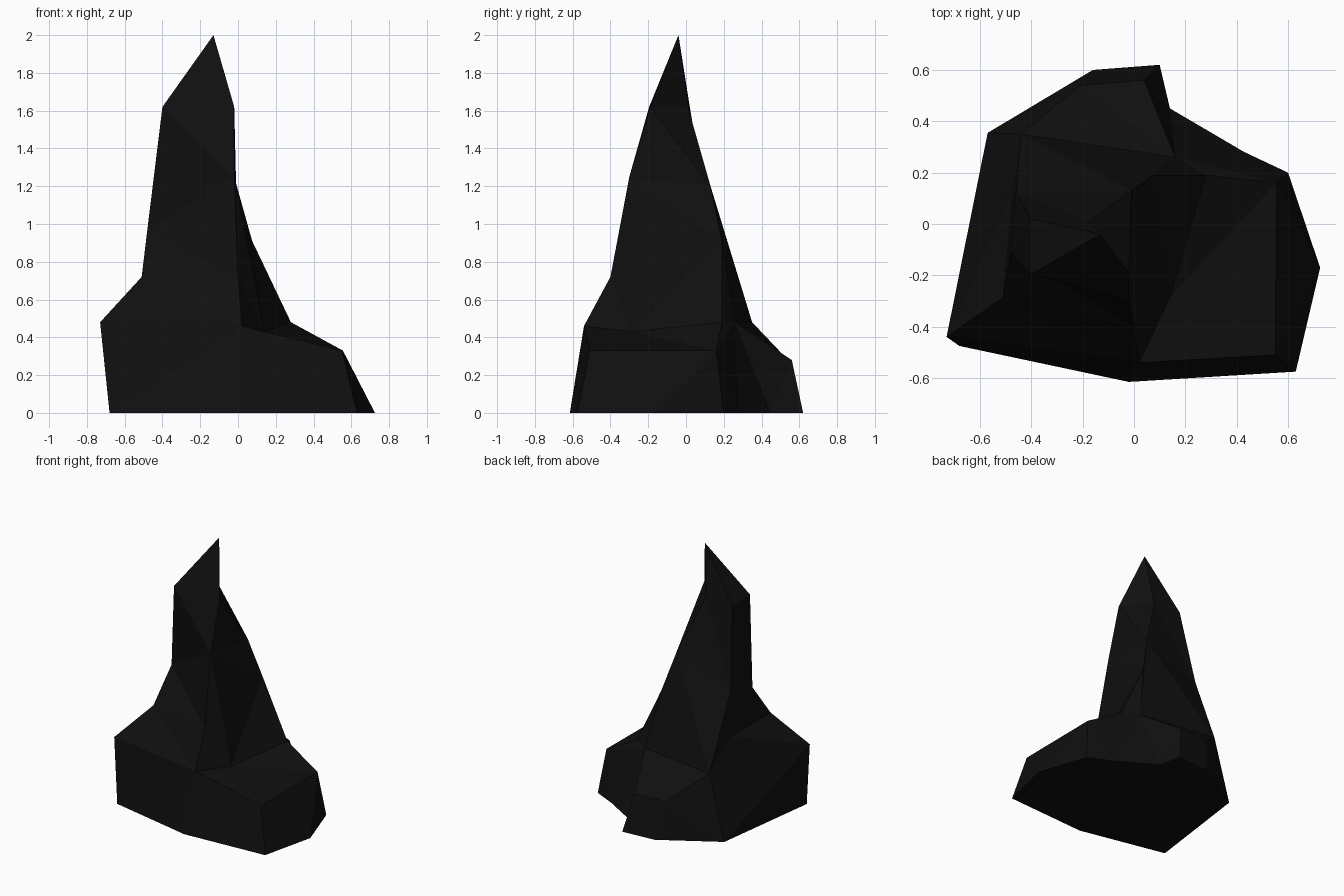
import bpy
import bmesh

cube = bpy.data.objects.get("Cube")
if cube:
    bpy.data.objects.remove(cube, do_unlink=True)

# Colour
stone = bpy.data.materials.new("black_stone")
stone.use_nodes = True
black = (0.005, 0.005, 0.005, 1.0)
stone.diffuse_color = black
stone.node_tree.nodes["Principled BSDF"].inputs["Base Color"].default_value = black

# Corners shared by neighbouring rings
back_notch = (0.16, 0.26, 0.48)
back_corner = (-0.44, 0.35, 0.48)
back_ridge = (-0.01, 0.13, 1.2)

# Cross-sections, each running counter-clockwise from the front left corner
base = [(-0.68, -0.475, 0), (-0.02, -0.615, 0), (0.63, -0.575, 0),
        (0.725, -0.17, 0), (0.6, 0.2, 0), (0.43, 0.28, 0), (0.14, 0.45, 0),
        (0.1, 0.62, 0), (-0.16, 0.6, 0), (-0.57, 0.355, 0)]
ledge = [(-0.73, -0.44, 0.48), (0.02, -0.54, 0.46), (0.55, -0.51, 0.33),
         (0.555, 0.16, 0.33), back_notch, (0.04, 0.56, 0.28),
         (-0.21, 0.54, 0.28), back_corner]
foot = [(-0.51, -0.285, 0.72), (0, -0.4, 0.72), (0.14, -0.285, 0.43),
        (0.28, 0.19, 0.48), back_notch, back_corner, (-0.47, 0.14, 0.69)]
waist = [(-0.48, -0.11, 0.97), (-0.02, -0.3, 1.25), (0.075, 0.19, 0.91),
         back_ridge, (-0.46, 0.12, 1.03)]
shoulder = [(-0.4, -0.195, 1.62), (-0.02, -0.19, 1.62),
            (-0.175, 0.01, 1.62), (-0.4, 0.02, 1.62)]
collar = shoulder[:2] + [back_ridge] + shoulder[2:]
tip = [(-0.13, -0.04, 2)]

bm = bmesh.new()
corners = {}


def corner(point):
    """Reuse one vertex for every mention of the same point."""
    if point not in corners:
        corners[point] = bm.verts.new(point)
    return corners[point]


def bridge(lower, upper, steps):
    """Join two rings with triangles; each step advances the l(ower) or u(pper) ring."""
    i = j = 0
    for step in steps:
        low, high = lower[i % len(lower)], upper[j % len(upper)]
        if step == "l":
            i += 1
            new = lower[i % len(lower)]
        else:
            j += 1
            new = upper[j % len(upper)]
        if len({low, new, high}) == 3:
            bm.faces.new([corner(p) for p in (low, new, high)])


# Plinth, ledge, spire and peak
bridge(base, ledge, "ulullullululluluul")
bridge(ledge, foot, "luullulullluulu")
bridge(foot, waist, "lulullululul")
bridge(waist, collar, "luullululu")
bridge(collar, shoulder, "lulullulu")
bridge(shoulder, tip, "llll")

# Underside
bm.faces.new([corner(p) for p in reversed(base)])
bmesh.ops.recalc_face_normals(bm, faces=bm.faces[:])

mesh = bpy.data.meshes.new("rock_spire")
bm.to_mesh(mesh)
bm.free()
mesh.materials.append(stone)
rock = bpy.data.objects.new("rock_spire", mesh)
bpy.context.collection.objects.link(rock)
